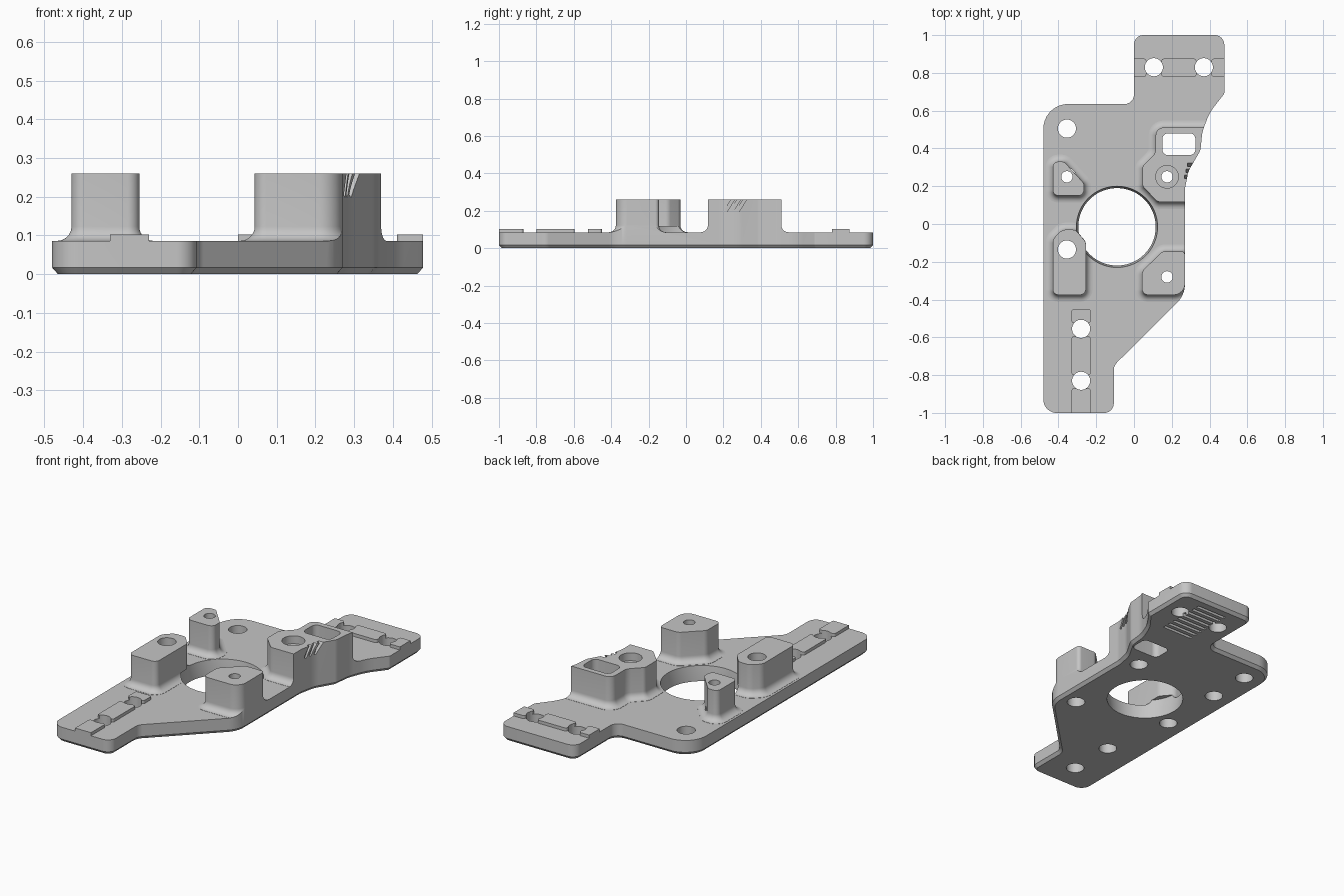
import bpy, bmesh, math
from mathutils import Vector

cube = bpy.data.objects.get("Cube")
if cube:
    bpy.data.objects.remove(cube, do_unlink=True)

grey = bpy.data.materials.new("plain_grey")
grey.use_nodes = True
grey.diffuse_color = (0.56, 0.56, 0.56, 1)
grey.node_tree.nodes["Principled BSDF"].inputs["Base Color"].default_value = grey.diffuse_color

PLATE, TOP, FILLET = 0.085, 0.26, 0.037


def rounded(corners, steps=8):
    """Turn (x, y, radius) corners into an outline with circular corners."""
    out = []
    for i, (x, y, r) in enumerate(corners):
        p = Vector((x, y))
        a = Vector(corners[i - 1][:2]) - p
        b = Vector(corners[(i + 1) % len(corners)][:2]) - p
        half = a.angle(b) / 2
        if r == 0 or half > 1.55:
            out.append(p)
            continue
        t = min(r / math.tan(half), 0.48 * a.length, 0.48 * b.length)
        r = t * math.tan(half)
        a.normalize()
        b.normalize()
        c = p + (a + b).normalized() * (r / math.sin(half))
        start, end = p + a * t - c, p + b * t - c
        out += [c + start.lerp(end, k / steps).normalized() * r for k in range(steps + 1)]
    return out


def circle(x, y, r, n=40):
    return [Vector((x + r * math.cos(k * math.tau / n), y + r * math.sin(k * math.tau / n)))
            for k in range(n)]


def offset(outline, d):
    """Move a counter-clockwise outline outwards by d."""
    out = []
    for i, p in enumerate(outline):
        e1 = (p - outline[i - 1]).normalized()
        e2 = (outline[(i + 1) % len(outline)] - p).normalized()
        n1, n2 = Vector((e1.y, -e1.x)), Vector((e2.y, -e2.x))
        out.append(p + (n1 + n2) * (d / (1 + n1.dot(n2))))
    return out


def stack(name, outline, levels):
    """Solid made of offset copies of an outline, levels = (offset, z)."""
    bm = bmesh.new()
    rings = [[bm.verts.new((*p, z)) for p in offset(outline, d)] for d, z in levels]
    n = len(outline)
    for lo, hi in zip(rings, rings[1:]):
        for i in range(n):
            j = (i + 1) % n
            bm.faces.new((lo[i], lo[j], hi[j], hi[i]))
    bm.faces.new(rings[0][::-1])
    bm.faces.new(rings[-1])
    mesh = bpy.data.meshes.new(name)
    bm.to_mesh(mesh)
    bm.free()
    ob = bpy.data.objects.new(name, mesh)
    bpy.context.collection.objects.link(ob)
    return ob


def rect(x0, x1, y0, y1, r=0):
    return rounded([(x0, y0, r), (x1, y0, r), (x1, y1, r), (x0, y1, r)])


def combine(body, other, operation):
    mod = body.modifiers.new(operation, 'BOOLEAN')
    mod.operation, mod.solver, mod.object = operation, 'EXACT', other
    bpy.context.view_layer.objects.active = body
    bpy.ops.object.modifier_apply(modifier=mod.name)
    bpy.data.objects.remove(other, do_unlink=True)


# Oversized slab, trimmed to the outline later
body = stack("mounting_plate", rect(-1, 1, -1.5, 1.5), [(0, -0.1), (0, PLATE)])

# Posts with a curved fillet at the foot
posts = {
    "small_post": [(-.43, .15, .03), (-.265, .15, .03), (-.265, .215, .03),
                   (-.37, .33, .03), (-.43, .33, .03)],
    "slotted_post": [(.045, .2, .03), (.125, .117, .03), (.4, .117, 0), (.4, .51, 0),
                     (.115, .51, .04), (.115, .375, .06), (.045, .305, .03)],
    "long_post": [(-.43, -.375, .03), (-.255, -.375, .03), (-.255, -.095, .04),
                  (-.31, -.03, .04), (-.38, -.03, .05), (-.43, -.08, .05)],
    "corner_post": [(.043, -.375, .03), (.27, -.375, .06), (.27, -.145, .02),
                    (.15, -.145, .04), (.043, -.25, .04)],
}
foot = [(FILLET, 0.02)]
for k in range(8):
    a = k / 7 * math.pi / 2
    foot.append((FILLET * (1 - math.sin(a)), PLATE + .001 + FILLET * (1 - math.cos(a))))
for name, corners in posts.items():
    combine(body, stack(name, rounded(corners), foot + [(0, TOP)]), 'UNION')

# Raised locating rails at both ends
rails = [(-.33, -.23, y0, y1) for y0, y1 in ((-1.1, -.87), (-.8, -.595), (-.525, -.45))]
rails += [(x0, x1, .78, .875) for x0, x1 in ((-.1, .065), (.145, .33), (.41, .6))]
for r in rails:
    combine(body, stack("rail", rect(*r, .012), [(0, 0.04), (0, 0.103)]), 'UNION')

# Trim to the plate outline with a chamfered underside
outline = rounded([
    (-.48, -1, .07), (-.107, -1, .05), (-.107, -.75, .06), (.27, -.375, .14),
    (.27, .19, .1), (.288, .28, .15), (.352, .39, .06), (.362, .49, .2),
    (.4, .59, .3), (.478, .69, .02), (.478, 1, .05), (0, 1, .05),
    (0, .635, .05), (-.48, .635, .13)])
combine(body, stack("outline", outline, [(-.015, 0), (0, .017), (0, .4)]), 'INTERSECT')

# Large motor opening, slightly tapered
combine(body, stack("opening", circle(-.09, -.015, .205, 72),
                    [(0, -.1), (0, .01), (.01, PLATE), (.01, .115)]), 'DIFFERENCE')

# Through holes
for x, y in ((.105, .83), (.37, .83), (-.355, .505), (-.355, -.135), (-.28, -.555), (-.28, -.83)):
    combine(body, stack("hole", circle(x, y, .048), [(0, -.1), (0, .4)]), 'DIFFERENCE')

# Screw holes with a wider bore underneath
for x, y in ((-.355, .25), (.175, .25), (.175, -.28)):
    combine(body, stack("screw_hole", circle(x, y, .03),
                        [(.018, -.1), (.018, .12), (0, .12), (0, .4)]), 'DIFFERENCE')
combine(body, stack("top_bore", circle(.175, .25, .06), [(0, .215), (0, .4)]), 'DIFFERENCE')

# Rounded slot through the tall post
combine(body, stack("slot", rect(.15, .325, .365, .48, .03), [(0, -.1), (0, .4)]), 'DIFFERENCE')

# Slanted grooves on the side of the slotted post
for k in range(3):
    groove = stack("groove", rect(-.03, .03, -.008, .008), [(0, -.04), (0, .07)])
    groove.location = (.298 + .008 * k, .235 + .032 * k, .235)
    groove.rotation_euler.x = -math.radians(32)
    bpy.context.view_layer.update()
    combine(body, groove, 'DIFFERENCE')

# Shallow grooves under the end tab
for k in range(8):
    y = .655 + .04 * k
    combine(body, stack("tab_groove", rect(.145, .335, y - .009, y + .009),
                        [(0, -.1), (0, .02)]), 'DIFFERENCE')

body.data.materials.clear()
body.data.materials.append(grey)
for f in body.data.polygons:
    f.material_index = 0
bpy.ops.object.select_all(action='DESELECT')
body.select_set(True)
bpy.context.view_layer.objects.active = body
bpy.ops.object.shade_smooth_by_angle(angle=math.radians(30))
